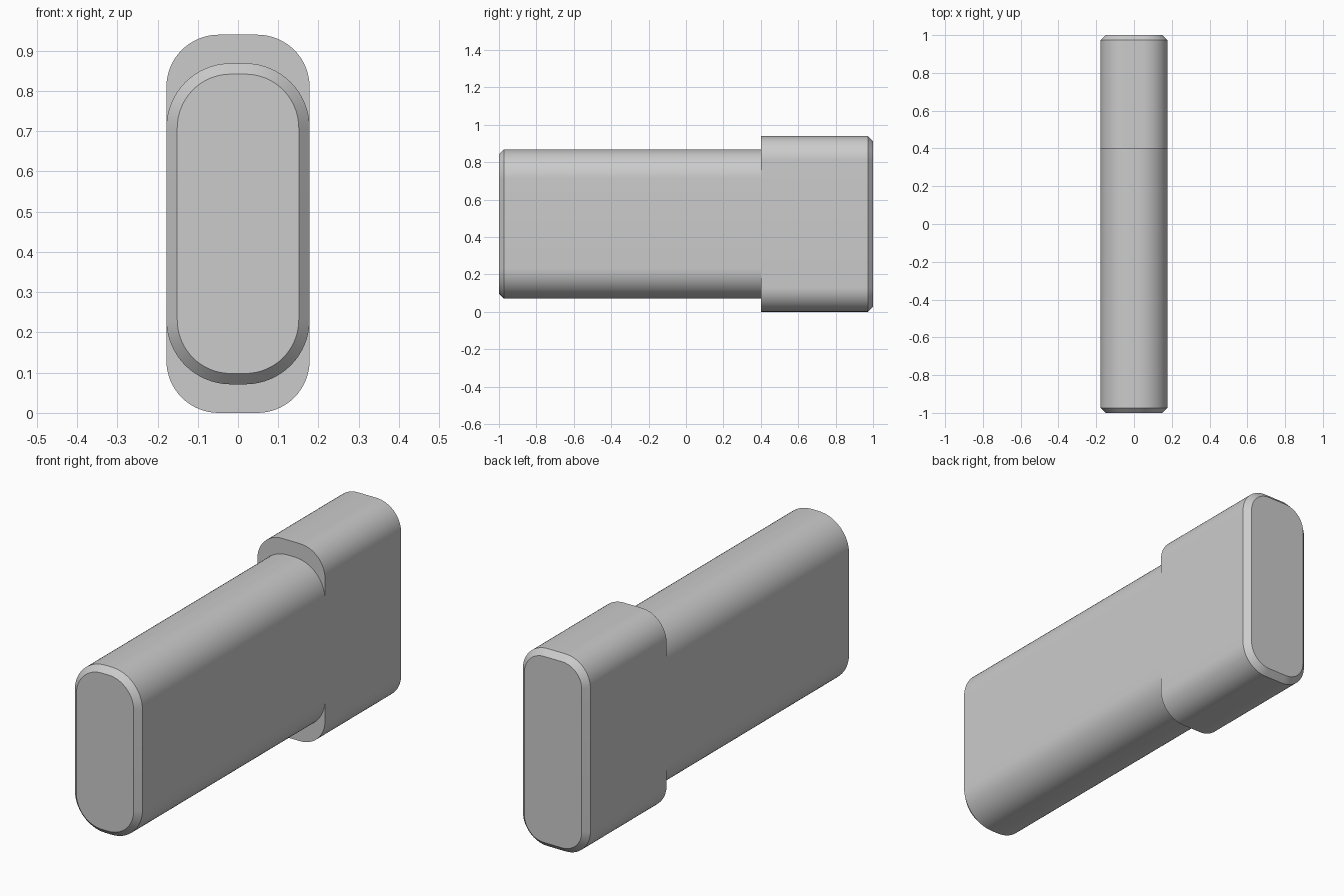
import bpy, bmesh, math

if "Cube" in bpy.data.objects:
    bpy.data.objects.remove(bpy.data.objects["Cube"])

HALF_W, MID_Z, STEP_Y, CHAMFER = 0.178, 0.47, 0.40, 0.027

grey = bpy.data.materials.new("plain grey")
grey.use_nodes = True
colour = (0.6, 0.6, 0.6, 1)
grey.diffuse_color = colour
grey.node_tree.nodes["Principled BSDF"].inputs["Base Color"].default_value = colour


def outline(half_w, half_h, radius, segments=16):
    """Rounded rectangle in the xz plane, corner by corner."""
    points = []
    for corner, (sx, sz) in enumerate(((1, 1), (-1, 1), (-1, -1), (1, -1))):
        for i in range(segments + 1):
            a = (corner + i / segments) * math.pi / 2
            points.append((sx * (half_w - radius) + radius * math.cos(a),
                           MID_Z + sz * (half_h - radius) + radius * math.sin(a)))
    return points


def bar(name, half_h, radius, y_step, y_end):
    """Rounded bar from the step to a chamfered end."""
    sign = 1 if y_end > y_step else -1
    sections = ((y_step, 0), (y_end - sign * CHAMFER, 0), (y_end, CHAMFER))
    bm = bmesh.new()
    rings = [[bm.verts.new((x, y, z)) for x, z in
              outline(HALF_W - inset, half_h - inset, radius - inset)]
             for y, inset in sections]
    for a, b in zip(rings, rings[1:]):
        for i in range(len(a)):
            bm.faces.new((a[i - 1], a[i], b[i], b[i - 1]))
    bm.faces.new(rings[0])
    bm.faces.new(rings[-1])
    bmesh.ops.recalc_face_normals(bm, faces=bm.faces)
    mesh = bpy.data.meshes.new(name)
    bm.to_mesh(mesh)
    bm.free()
    mesh.materials.append(grey)
    obj = bpy.data.objects.new(name, mesh)
    bpy.context.collection.objects.link(obj)
    bpy.ops.object.select_all(action="DESELECT")
    obj.select_set(True)
    bpy.context.view_layer.objects.active = obj
    bpy.ops.object.shade_smooth_by_angle(angle=math.radians(30))


# Long shank at the front, taller head at the back
bar("shank", 0.399, 0.16, STEP_Y, -1)
bar("head", 0.47, 0.13, STEP_Y, 1)
